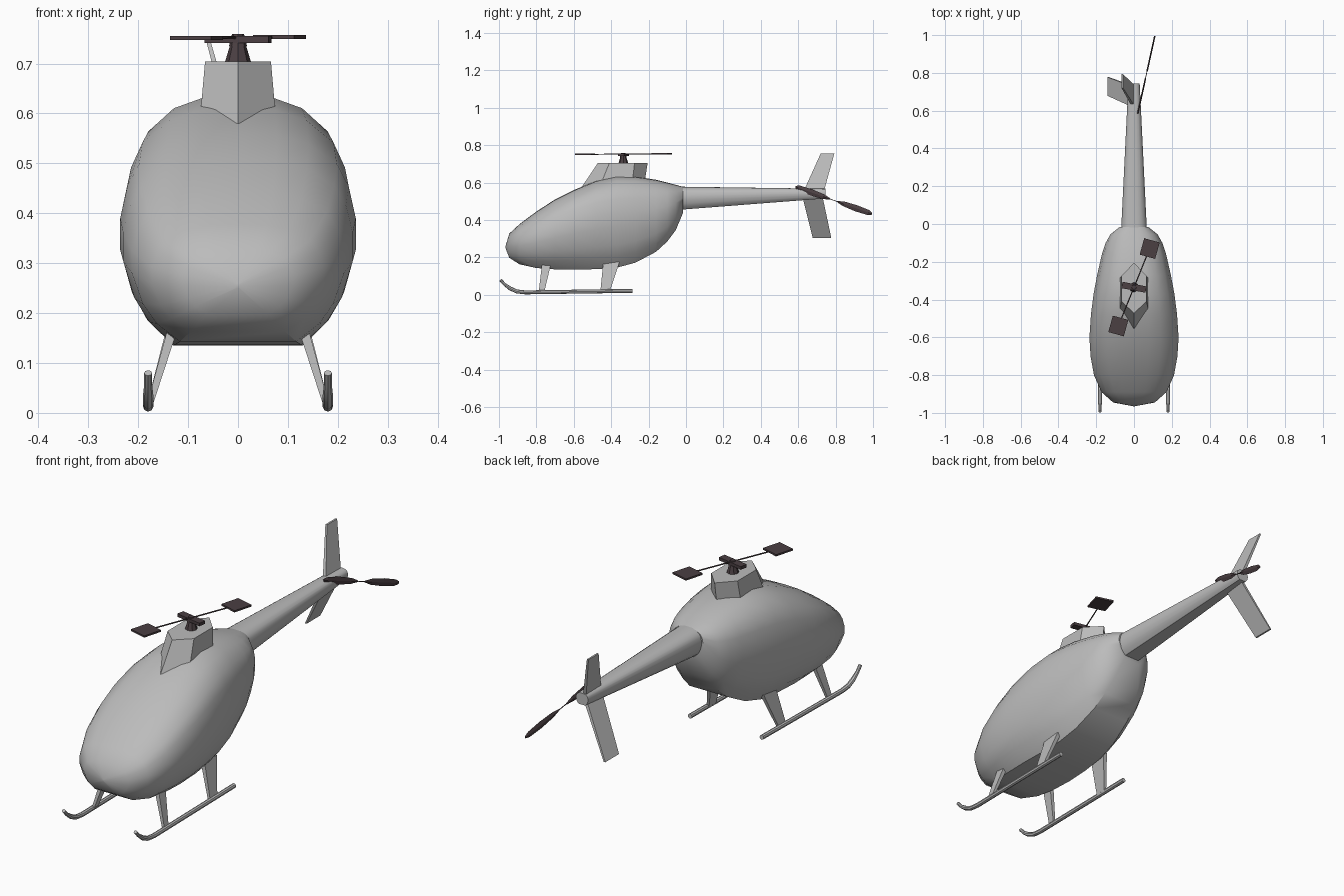
import bpy, bmesh, math
from mathutils import Vector, Matrix

if "Cube" in bpy.data.objects:
    bpy.data.objects.remove(bpy.data.objects["Cube"], do_unlink=True)


def material(name, rgb):
    m = bpy.data.materials.new(name)
    m.use_nodes = True
    m.diffuse_color = (*rgb, 1)
    m.node_tree.nodes["Principled BSDF"].inputs["Base Color"].default_value = (*rgb, 1)
    return m


grey = material("light grey", (0.5, 0.5, 0.5))
dark = material("dark plum", (0.07, 0.05, 0.055))


def loft(name, rings, mat, smooth=None):
    """Skin a list of equal-length point rings and cap both ends."""
    bm = bmesh.new()
    loops = [[bm.verts.new(p) for p in ring] for ring in rings]
    n = len(loops[0])
    for a, b in zip(loops, loops[1:]):
        for i in range(n):
            j = (i + 1) % n
            bm.faces.new((a[i], a[j], b[j], b[i]))
    bm.faces.new(loops[0])
    bm.faces.new(loops[-1])
    bmesh.ops.recalc_face_normals(bm, faces=bm.faces)
    mesh = bpy.data.meshes.new(name)
    bm.to_mesh(mesh)
    bm.free()
    mesh.materials.append(mat)
    ob = bpy.data.objects.new(name, mesh)
    bpy.context.collection.objects.link(ob)
    if smooth:
        bpy.ops.object.select_all(action='DESELECT')
        ob.select_set(True)
        bpy.context.view_layer.objects.active = ob
        bpy.ops.object.shade_smooth_by_angle(angle=math.radians(smooth))
    return ob


def circle(center, radius, axis, n=8):
    q = Vector(axis).to_track_quat('Z', 'Y')
    return [Vector(center) + q @ Vector((radius * math.cos(math.tau * i / n),
                                         radius * math.sin(math.tau * i / n), 0))
            for i in range(n)]


def rod(name, a, b, r0, r1, mat, n=8):
    axis = Vector(b) - Vector(a)
    return loft(name, [circle(a, r0, axis, n), circle(b, r1, axis, n)], mat, 40)


def slab(a, b, z, x, thick=0.01):
    """Flat rectangle from y=a to y=b at height z, centred on x."""
    h = thick / 2
    return [(x - h, a, z), (x + h, a, z), (x + h, b, z), (x - h, b, z)]


# Shared body cross-section: rounded, with a flat belly
half = [(0.33, 0.985), (0.6, 0.9), (0.84, 0.71), (0.94, 0.5), (1, 0.2),
        (1, -0.1), (0.9, -0.5), (0.77, -0.76), (0.55, -1)]
section = [(0, 1)] + half + [(-x, z) for x, z in reversed(half)]


def body_ring(y, low, high, width):
    mid, h = (low + high) / 2, (high - low) / 2
    return [(x * width, y, mid + z * h) for x, z in section]


# Fuselage stations: y, bottom, top, half width
stations = [(-0.965, 0.25, 0.26, 0.004), (-0.945, 0.198, 0.327, 0.11),
            (-0.89, 0.163, 0.378, 0.172), (-0.8, 0.143, 0.445, 0.212),
            (-0.7, 0.136, 0.51, 0.23), (-0.6, 0.135, 0.56, 0.236),
            (-0.48, 0.137, 0.61, 0.228), (-0.37, 0.145, 0.635, 0.214),
            (-0.27, 0.172, 0.632, 0.195), (-0.16, 0.23, 0.615, 0.17),
            (-0.1, 0.285, 0.6, 0.15), (-0.055, 0.345, 0.588, 0.125),
            (-0.015, 0.44, 0.577, 0.075)]
loft("fuselage", [body_ring(*s) for s in stations], grey, 35)

# Tail boom
loft("tail_boom", [body_ring(-0.03, 0.455, 0.578, 0.068),
                   body_ring(0.745, 0.515, 0.567, 0.03)], grey, 35)

# Tail fins, both leaning to the right
loft("upper_fin", [slab(0.625, 0.735, 0.545, -0.005, 0.016),
                   slab(0.72, 0.793, 0.755, -0.062, 0.008)], grey)
loft("lower_fin", [slab(0.622, 0.73, 0.525, -0.008, 0.016),
                   slab(0.678, 0.777, 0.303, -0.135, 0.008)], grey)


# Six-sided mast cowling
def hexagon(z, w, front, fside, bside, back):
    return [(0, front, z), (w, fside, z), (w, bside, z),
            (0, back, z), (-w, bside, z), (-w, fside, z)]


loft("mast_cowling", [hexagon(0.58, 0.077, -0.555, -0.46, -0.29, -0.225),
                      hexagon(0.704, 0.066, -0.472, -0.41, -0.275, -0.205)], grey)

# Rotor mast and head
cy = -0.335
rod("rotor_mast", (0, cy, 0.7), (0, cy, 0.74), 0.027, 0.015, dark)
rod("rotor_cap", (0, cy, 0.735), (0, cy, 0.759), 0.018, 0.012, dark)


def box(name, center, size, turn, mat):
    spin = Matrix.Rotation(turn, 3, 'Z')
    sx, sy, sz = (s / 2 for s in size)
    rings = [[Vector(center) + spin @ Vector((x * sx, y * sy, z * sz))
              for x, y in ((-1, -1), (1, -1), (1, 1), (-1, 1))] for z in (-1, 1)]
    return loft(name, rings, mat)


box("rotor_grip", (0, cy, 0.748), (0.13, 0.034, 0.014), -0.19, dark)

# Stabiliser bar with a paddle at each end
bar = Vector((0.083, 0.205, 0.001))
hub = Vector((0, cy, 0.752))
rod("stabiliser_bar", hub - bar, hub + bar, 0.003, 0.003, dark, 6)
for side, label in ((1, "rear"), (-1, "front")):
    box(label + "_paddle", hub + side * bar, (0.085, 0.09, 0.008), -0.27, dark)

# Tail rotor: two tapered blades on a thin spindle
centre = Vector((0.065, 0.79, 0.505))
along = Vector((0.09, 0.41, -0.145)).normalized()
flat = along.cross(Vector((1, -0.22, 0))).normalized()
normal = along.cross(flat)
for side, label in ((1, "rear"), (-1, "front")):
    rings = []
    for d, w in ((0.022, 0.004), (0.06, 0.013), (0.13, 0.017), (0.2, 0.014), (0.221, 0.006)):
        p = centre + side * d * along
        rings.append([p + flat * w, p + normal * 0.004, p - flat * w, p - normal * 0.004])
    loft(label + "_tail_blade", rings, dark)
rod("tail_spindle", centre - along * 0.03, centre + along * 0.03, 0.002, 0.002, dark, 6)

# Landing gear, one set on each side
path = [(-0.285, 0.021), (-0.86, 0.013), (-0.905, 0.018), (-0.94, 0.034),
        (-0.97, 0.056), (-0.992, 0.08)]
for side, label in ((1, "left"), (-1, "right")):
    pts = [Vector((side * 0.18, y, z)) for y, z in path]
    rings = []
    for i, p in enumerate(pts):
        axis = pts[min(i + 1, len(pts) - 1)] - pts[max(i - 1, 0)]
        rings.append(circle(p, 0.0105 if i < 4 else 0.008, axis))
    loft(label + "_skid", rings, grey, 40)
    loft(label + "_front_strut", [slab(-0.787, -0.757, 0.018, side * 0.176, 0.012),
                                  slab(-0.77, -0.722, 0.165, side * 0.132, 0.02)], grey)
    loft(label + "_rear_strut", [slab(-0.458, -0.408, 0.018, side * 0.176, 0.012),
                                 slab(-0.442, -0.355, 0.175, side * 0.132, 0.02)], grey)
